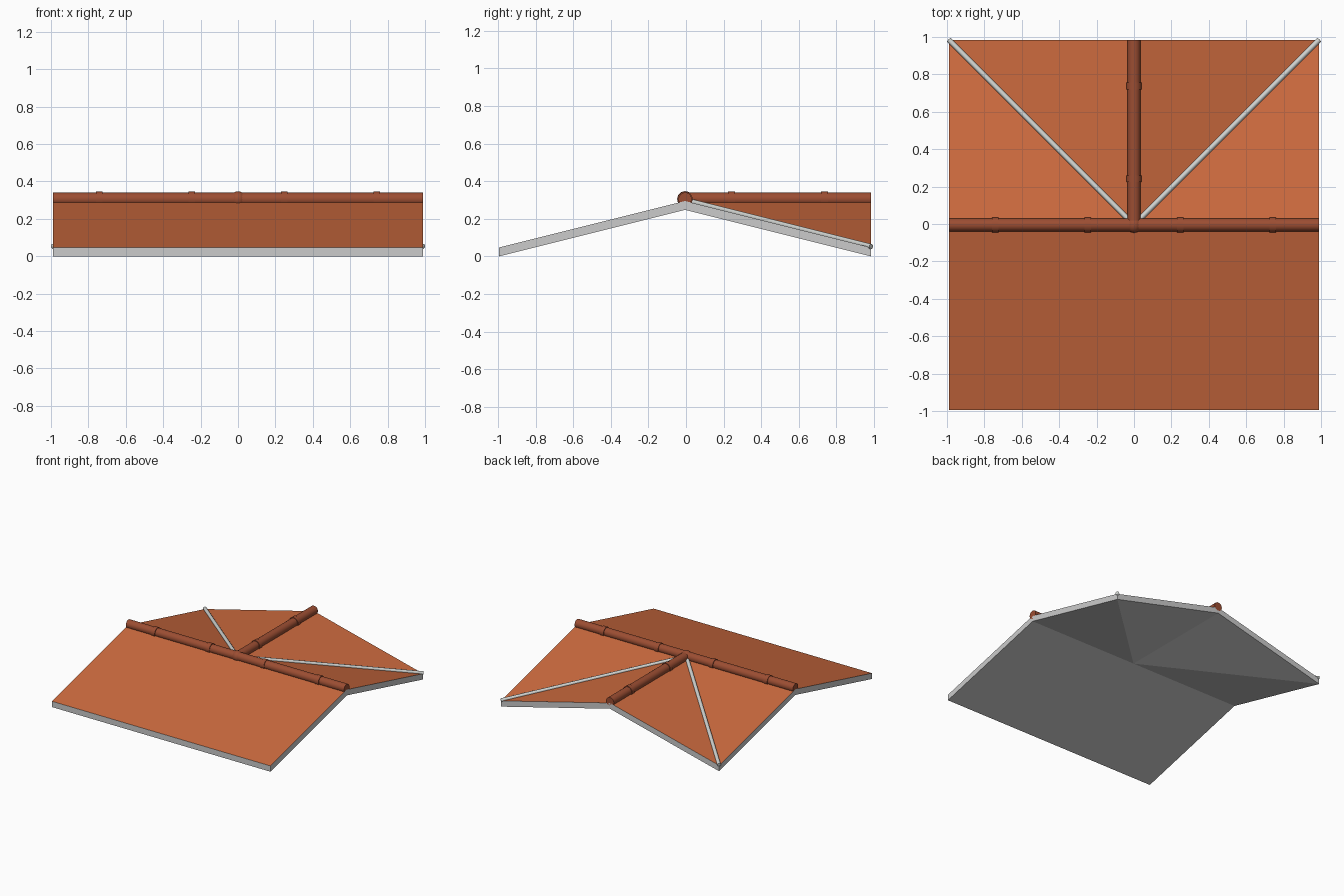
import bpy, bmesh
from mathutils import Vector

if "Cube" in bpy.data.objects:
    bpy.data.objects.remove(bpy.data.objects["Cube"])


def material(name, rgb):
    m = bpy.data.materials.new(name)
    m.diffuse_color = (*rgb, 1)
    m.use_nodes = True
    m.node_tree.nodes["Principled BSDF"].inputs["Base Color"].default_value = m.diffuse_color
    return m


TERRACOTTA = material("terracotta_tile", (0.60, 0.143, 0.048))
BROWN = material("ridge_brown", (0.33, 0.075, 0.032))
GREY = material("slab_grey", (0.60, 0.60, 0.60))
METAL = material("valley_metal", (0.62, 0.64, 0.62))

H = 0.99          # half width of the roof
Y0 = -0.005       # main ridge position
THICK = 0.0475    # vertical slab thickness
TOP = 0.295       # ridge height
EAVE = THICK      # eave height
CAP_Z = 0.305     # ridge cap axis height


def finish(obj, mat):
    obj.data.materials.append(mat)
    bpy.context.view_layer.objects.active = obj
    bpy.ops.object.select_all(action='DESELECT')
    obj.select_set(True)
    bpy.ops.object.shade_smooth_by_angle(angle=0.7)


def rod(name, a, b, r, mat, sides=24):
    a, b = Vector(a), Vector(b)
    bpy.ops.mesh.primitive_cylinder_add(vertices=sides, radius=r, depth=(b - a).length,
                                        location=(a + b) / 2)
    o = bpy.context.object
    o.name = name
    o.rotation_euler = (b - a).to_track_quat('Z', 'Y').to_euler()
    finish(o, mat)


# Roof slab: front slope, plus a back gable meeting it in two valleys
bm = bmesh.new()
P = {k: bm.verts.new((x * H, Y0 + y * H, z)) for k, x, y, z in (
    ("fl", -1, -1, EAVE), ("fr", 1, -1, EAVE), ("rl", -1, 0, TOP), ("rr", 1, 0, TOP),
    ("c", 0, 0, TOP), ("bl", -1, 1, EAVE), ("br", 1, 1, EAVE), ("b", 0, 1, TOP))}
for keys in (("fl", "fr", "rr", "c", "rl"), ("c", "rr", "br"), ("c", "br", "b"),
             ("c", "b", "bl"), ("c", "bl", "rl")):
    bm.faces.new([P[k] for k in keys])
ext = bmesh.ops.extrude_face_region(bm, geom=bm.faces[:], use_keep_orig=True)
lower = [g for g in ext["geom"] if isinstance(g, bmesh.types.BMVert)]
bmesh.ops.translate(bm, verts=lower, vec=(0, 0, -THICK))
bmesh.ops.recalc_face_normals(bm, faces=bm.faces[:])
bm.normal_update()
for f in bm.faces:
    f.material_index = 0 if f.normal.z > 0.5 else 1
me = bpy.data.meshes.new("roof_slab")
bm.to_mesh(me)
bm.free()
slab = bpy.data.objects.new("roof_slab", me)
bpy.context.collection.objects.link(slab)
me.materials.append(TERRACOTTA)
me.materials.append(GREY)

# Ridge caps
rod("main_ridge_cap", (-H, Y0, CAP_Z), (H, Y0, CAP_Z), 0.035, BROWN)
rod("back_ridge_cap", (0, Y0, CAP_Z), (0, Y0 + H, CAP_Z), 0.035, BROWN)

# Collars on the ridge caps
for t in (-0.75, -0.25, 0.25, 0.75):
    rod("main_ridge_collar", (t * H - 0.018, Y0, CAP_Z), (t * H + 0.018, Y0, CAP_Z), 0.04, BROWN)
    if t > 0:
        y = Y0 + t * H
        rod("back_ridge_collar", (0, y - 0.018, CAP_Z), (0, y + 0.018, CAP_Z), 0.04, BROWN)

# Ball joint where the ridges meet
bpy.ops.mesh.primitive_uv_sphere_add(segments=24, ring_count=12, radius=0.042,
                                     location=(0, Y0, CAP_Z))
bpy.context.object.name = "ridge_junction"
finish(bpy.context.object, BROWN)

# Valley gutters
for s, side in ((-1, "left"), (1, "right")):
    rod(side + "_valley", (0, Y0, TOP + 0.005), (s * H, Y0 + H, EAVE + 0.005), 0.014, METAL, 12)
